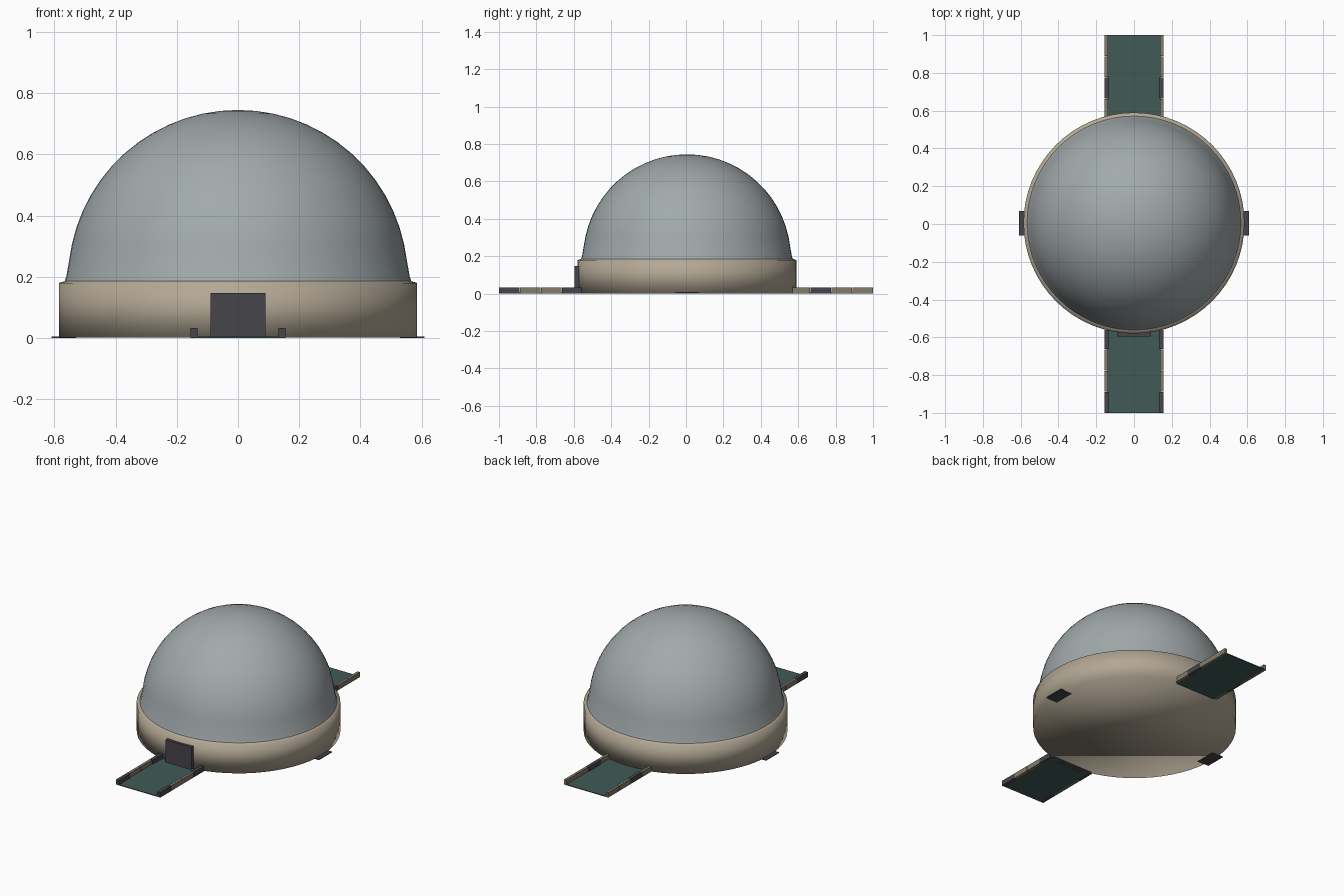
import bpy
import math

old = bpy.data.objects.get("Cube")
if old:
    bpy.data.objects.remove(old, do_unlink=True)


def material(name, rgb):
    m = bpy.data.materials.new(name)
    m.use_nodes = True
    colour = (*rgb, 1.0)
    m.diffuse_color = colour
    m.node_tree.nodes["Principled BSDF"].inputs["Base Color"].default_value = colour
    return m


GREY = material("dome grey", (0.36, 0.40, 0.41))
SAND = material("sand wall", (0.45, 0.39, 0.30))
TAUPE = material("taupe rail", (0.23, 0.20, 0.15))
DARK = material("dark panel", (0.062, 0.058, 0.070))
TEAL = material("teal floor", (0.052, 0.105, 0.095))

SEGMENTS = 64
CENTRE_Y = 0.005


def make_object(name, verts, faces, mat, smooth=False):
    mesh = bpy.data.meshes.new(name)
    mesh.from_pydata(verts, [], faces)
    mesh.materials.append(mat)
    for p in mesh.polygons:
        p.use_smooth = smooth
    obj = bpy.data.objects.new(name, mesh)
    bpy.context.collection.objects.link(obj)
    return obj


def lathe(name, profile, mat, cap_bottom=False, tip=None):
    """Turn a bottom-to-top profile of (radius, z) about the vertical axis."""
    n = SEGMENTS
    verts, faces = [], []
    for r, z in profile:
        for i in range(n):
            a = math.tau * i / n
            verts.append((r * math.cos(a), CENTRE_Y + r * math.sin(a), z))
    for k in range(len(profile) - 1):
        for i in range(n):
            j = (i + 1) % n
            faces.append((k * n + i, k * n + j, (k + 1) * n + j, (k + 1) * n + i))
    if cap_bottom:
        faces.append(tuple(reversed(range(n))))
    if tip is not None:
        start = (len(profile) - 1) * n
        verts.append((0, CENTRE_Y, tip))
        for i in range(n):
            faces.append((start + i, start + (i + 1) % n, len(verts) - 1))
    return make_object(name, verts, faces, mat, smooth=True)


def box(name, x, y, z, mat):
    """Box from three (low, high) ranges."""
    (x0, x1), (y0, y1), (z0, z1) = sorted(x), sorted(y), sorted(z)
    verts = [(a, b, c) for c in (z0, z1) for a, b in
             ((x0, y0), (x1, y0), (x1, y1), (x0, y1))]
    faces = [(3, 2, 1, 0), (4, 5, 6, 7)]
    faces += [(i, (i + 1) % 4, (i + 1) % 4 + 4, i + 4) for i in range(4)]
    return make_object(name, verts, faces, mat)


# Drum wall with a narrow ledge under the dome
lathe("drum_wall", [(0.585, 0.001), (0.585, 0.18), (0.562, 0.187)], SAND,
      cap_bottom=True)

# Dome: slightly flared skirt running into a hemisphere
RADIUS, DOME_Z = 0.555, 0.19
arc = [math.radians(12 + 6 * i) for i in range(13)]
skirt = [(0.567, 0.184), (0.561, 0.20)]
lathe("dome", skirt + [(RADIUS * math.cos(a), DOME_Z + RADIUS * math.sin(a))
                       for a in arc], GREY, tip=DOME_Z + RADIUS)

# Front door panel
box("front_door", (-0.09, 0.09), (-0.595, -0.565), (0, 0.147), DARK)

# Thin sills on both sides of the drum
for side, label in ((1, "left"), (-1, "right")):
    box(label + "_sill", (side * 0.53, side * 0.61), (-0.06, 0.07), (0, 0.005), DARK)

# Walkways with segmented kerb rails, in front and behind
MARKS = (0.56, 0.665, 0.778, 0.89, 1.0)
for end, label, dark_segments in ((-1, "front", (0, 3)), (1, "back", (1,))):
    box(label + "_walkway", (-0.14, 0.14), (end * 0.55, end * 1.0), (0, 0.005), TEAL)
    for side, hand in ((1, "left"), (-1, "right")):
        for i in range(len(MARKS) - 1):
            dark = i in dark_segments
            inner = 0.133 if dark else 0.138
            box(f"{label}_{hand}_rail_{i + 1}", (side * inner, side * 0.155),
                (end * MARKS[i], end * (MARKS[i + 1] - (0.002 if i < 3 else 0))),
                (0, 0.032), DARK if dark else TAUPE)
